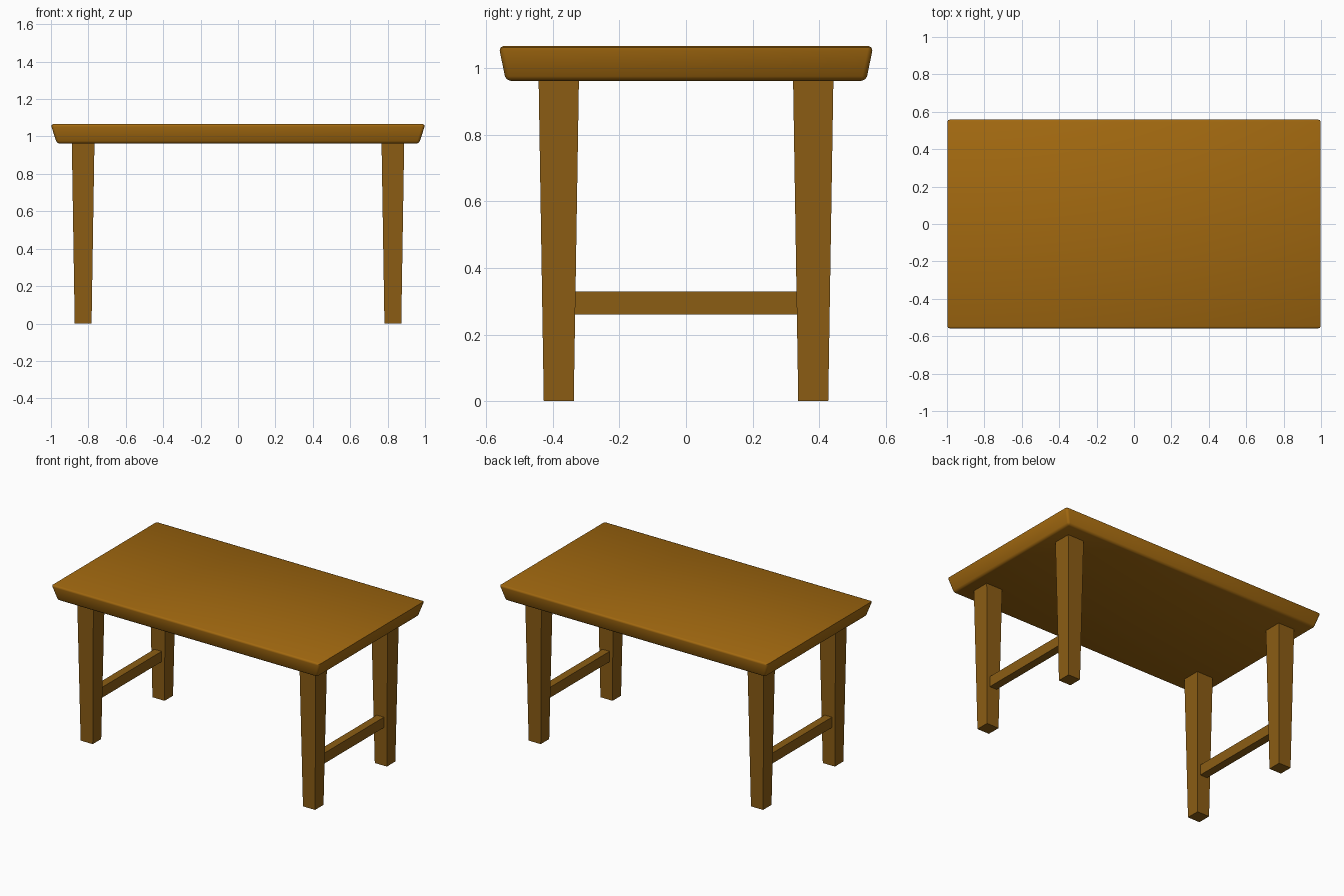
import bpy, bmesh

if "Cube" in bpy.data.objects:
    bpy.data.objects.remove(bpy.data.objects["Cube"])


def material(name, rgb):
    m = bpy.data.materials.new(name)
    m.diffuse_color = (*rgb, 1)
    m.use_nodes = True
    m.node_tree.nodes["Principled BSDF"].inputs["Base Color"].default_value = m.diffuse_color
    return m


top_wood = material("golden wood", (0.36, 0.14, 0.005))
leg_wood = material("brown wood", (0.26, 0.11, 0.007))


def tapered_box(name, centre, lower, upper, z0, z1, mat, bevel=0.0, segments=1):
    """Box whose bottom and top rectangles have different half sizes."""
    bm = bmesh.new()
    bmesh.ops.create_cube(bm, size=2)
    for v in bm.verts:
        hx, hy = upper if v.co.z > 0 else lower
        v.co = (centre[0] + v.co.x * hx, centre[1] + v.co.y * hy,
                z1 if v.co.z > 0 else z0)
    if bevel:
        bmesh.ops.bevel(bm, geom=bm.edges[:], offset=bevel, segments=segments,
                        profile=0.5, affect='EDGES')
    mesh = bpy.data.meshes.new(name)
    bm.to_mesh(mesh)
    bm.free()
    mesh.materials.append(mat)
    obj = bpy.data.objects.new(name, mesh)
    bpy.context.collection.objects.link(obj)
    if bevel:
        bpy.ops.object.select_all(action='DESELECT')
        obj.select_set(True)
        bpy.context.view_layer.objects.active = obj
        bpy.ops.object.shade_smooth_by_angle(angle=1.0)
    return obj


# Tabletop, flaring outwards towards the top, with softened edges
tapered_box("tabletop", (0, 0), (0.968, 0.541), (1.002, 0.562),
            0.962, 1.066, top_wood, 0.014, 2)

for sx, side in ((-1, "left"), (1, "right")):
    # Tapered legs
    for sy, end in ((-1, "front"), (1, "back")):
        tapered_box(f"{end}_{side}_leg", (sx * 0.828, sy * 0.382),
                    (0.045, 0.045), (0.0605, 0.0605), 0, 0.965, leg_wood)
    # Stretcher joining the two legs of each side
    tapered_box(f"{side}_stretcher", (sx * 0.828, 0), (0.027, 0.345),
                (0.027, 0.345), 0.26, 0.33, leg_wood)
